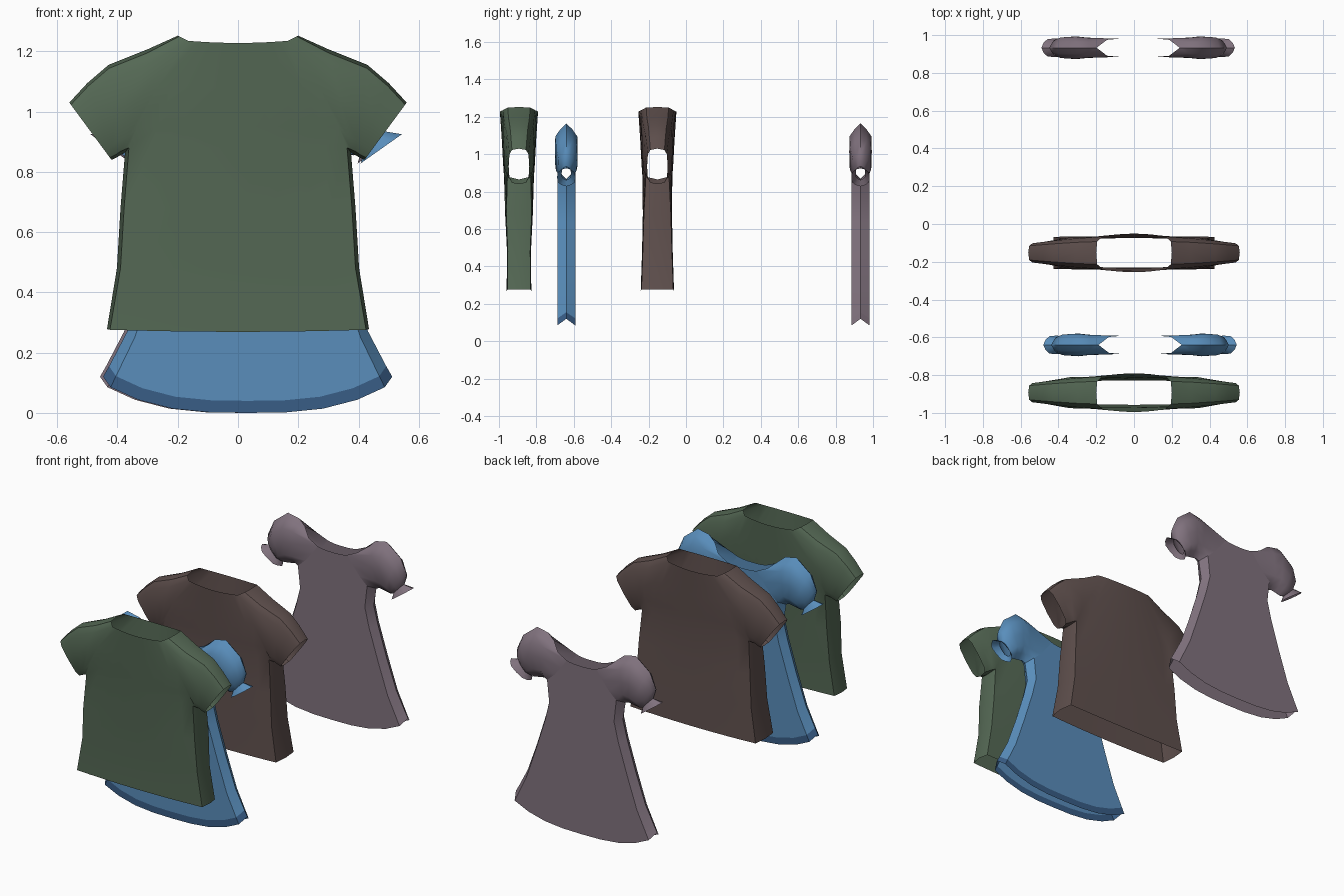
import bpy, bmesh
from math import sin, cos, pi, copysign

if "Cube" in bpy.data.objects:
    bpy.data.objects.remove(bpy.data.objects["Cube"])

COLS = [-1, -.8, -.55, -.28, 0, .28, .55, .8, 1]


def material(name, rgb):
    m = bpy.data.materials.new(name)
    m.diffuse_color = (*rgb, 1)
    m.use_nodes = True
    m.node_tree.nodes["Principled BSDF"].inputs["Base Color"].default_value = m.diffuse_color
    return m


def panel_row(row, side, k):
    # one line across the front (side=-1) or back (side=1) panel
    cx, cz, cd, mz, md = row
    return [(u * cx, side * (md + (cd - md) * u * u), mz + (cz - mz) * abs(u) ** k) for u in COLS]


def loop_row(row, k):
    # closed line around the body, with a point on each side seam
    sx, sz = row[:2]
    front, back = panel_row(row[2:], -1, k), panel_row(row[2:], 1, k)
    return [(-sx, 0, sz)] + front + [(sx, 0, sz)] + back[::-1]


def armhole(top, yoke, armpit):
    # seam from the neck over the front to the armpit and up the back
    half = top + [(r[0], -r[2], r[1]) for r in reversed(yoke)]
    half += [(armpit[2], -armpit[4], armpit[3]), (armpit[0], 0, armpit[1])]
    return half + [(x, -y, z) for x, y, z in half[-2:0:-1]]


def cuff_ring(tx, tz, bx, bz, depth, power, fold):
    # sleeve section between a top and a bottom point
    pts = []
    for i in range(12):
        a = i * pi / 6
        c = copysign(abs(cos(a)) ** power, cos(a))
        s = copysign(abs(sin(a)) ** power, sin(a))
        f = 1 + (fold if i % 2 else 0)
        pts.append(((tx + bx) / 2 + c * f * (tx - bx) / 2, -depth * s * f,
                    (tz + bz) / 2 + c * f * (tz - bz) / 2))
    return pts


def sleeve_grids(seam, rings, power, fold=0):
    rows = [seam] + [cuff_ring(*r, power, fold if i < len(rings) - 2 else fold / 2)
                     for i, r in enumerate(rings)]
    left = [[(-x, y, z) for x, y, z in r] for r in rows]
    return [(rows, True)], [(left, True)]


def body_grids(rows, yoke, k):
    grids = [([loop_row(r, k) for r in rows], True)]
    for side in (-1, 1):
        panel = [rows[-1][2:]] + yoke
        grids.append(([panel_row(r, side, k) for r in panel], False))
    return grids


def build(name, grids, loc, mat, angle=40):
    bm = bmesh.new()
    for rows, closed in grids:
        vs = [[bm.verts.new(p) for p in r] for r in rows]
        n = len(rows[0])
        for a, b in zip(vs, vs[1:]):
            for i in range(n if closed else n - 1):
                j = (i + 1) % n
                bm.faces.new((a[i], a[j], b[j], b[i]))
    bmesh.ops.remove_doubles(bm, verts=bm.verts, dist=.0005)
    bmesh.ops.recalc_face_normals(bm, faces=bm.faces)
    me = bpy.data.meshes.new(name)
    bm.to_mesh(me)
    bm.free()
    ob = bpy.data.objects.new(name, me)
    bpy.context.collection.objects.link(ob)
    ob.location = loc
    me.materials.append(mat)
    bpy.ops.object.select_all(action='DESELECT')
    ob.select_set(True)
    bpy.context.view_layer.objects.active = ob
    bpy.ops.object.shade_smooth_by_angle(angle=angle * pi / 180)


# T-shirts: hem, lower body, chest and armpit depths differ a little
def shirt(name, y, depths, mat):
    d0, d1, d2 = depths
    rows = [(.435, .278, .425, .276, d0, .269, d0 + .004),
            (.402, .48, .39, .48, d1, .48, d1 + .004),
            (.390, .68, .378, .68, d2, .68, d2 + .006),
            (.375, .865, .362, .88, .062, .88, .08)]
    yoke = [(.335, .95, .072, .95, .085), (.27, 1.08, .082, 1.08, .092),
            (.165, 1.235, .087, 1.228, .102)]
    seam = armhole([(.2, 0, 1.252), (.195, -.06, 1.25)], yoke, rows[-1])
    rings = [(.30, 1.207, .378, .862, .082), (.43, 1.155, .388, .857, .07),
             (.50, 1.095, .402, .848, .062), (.56, 1.03, .42, .84, .055)]
    right, left = sleeve_grids(seam, rings, .55)
    build(name, body_grids(rows, yoke, 2) + right + left, (0, y, 0), mat)


shirt("green_shirt", -.893, (.062, .06, .068), material("green", (.09, .14, .09)))
shirt("brown_shirt", -.153, (.085, .078, .072), material("brown", (.115, .08, .075)))


# Dresses: flared body, hem band and gathered puff sleeves
def dress(name, x, y, mat, band_mat):
    d = .048
    skirt = [(.48, .12, .455, .085, 0), (.46, .155, .437, .122, .04),
             (.40, .27, .375, .25, .18), (.335, .45, .31, .44, .40),
             (.275, .64, .248, .635, .62), (.247, .75, .22, .75, .75),
             (.265, .86, .235, .885, .885)]
    rows = [(a, b, c, e, d, m, d) for a, b, c, e, m in skirt]
    yoke = [(.185, .93, d, .93, d), (.14, .985, d, .98, d), (.10, 1.04, d, 1.03, d)]
    seam = armhole([(.22, 0, 1.11), (.165, -.042, 1.07)], yoke, rows[-1])
    rings = [(.26, 1.15, .285, .868, .06), (.335, 1.165, .318, .862, .067),
             (.43, 1.09, .345, .858, .062), (.47, 1.0, .36, .855, .046),
             (.452, .935, .385, .862, .026), (.512, .925, .375, .828, .052)]
    right, left = sleeve_grids(seam, rings, .9, -.1)
    loc = (x, y, 0)
    build(name + "_body", body_grids(rows[1:], yoke, 3), loc, mat)
    build(name + "_hem_band", [([loop_row(r, 3) for r in rows[:2]], True)], loc, band_mat)
    build(name + "_right_sleeve", right, loc, mat)
    build(name + "_left_sleeve", left, loc, mat)


blue = material("blue", (.1, .27, .5))
purple = material("purple", (.22, .17, .21))
dress("blue_dress", .032, -.64, blue, material("dark_blue", (.04, .11, .24)))
dress("purple_dress", .022, .933, purple, purple)
